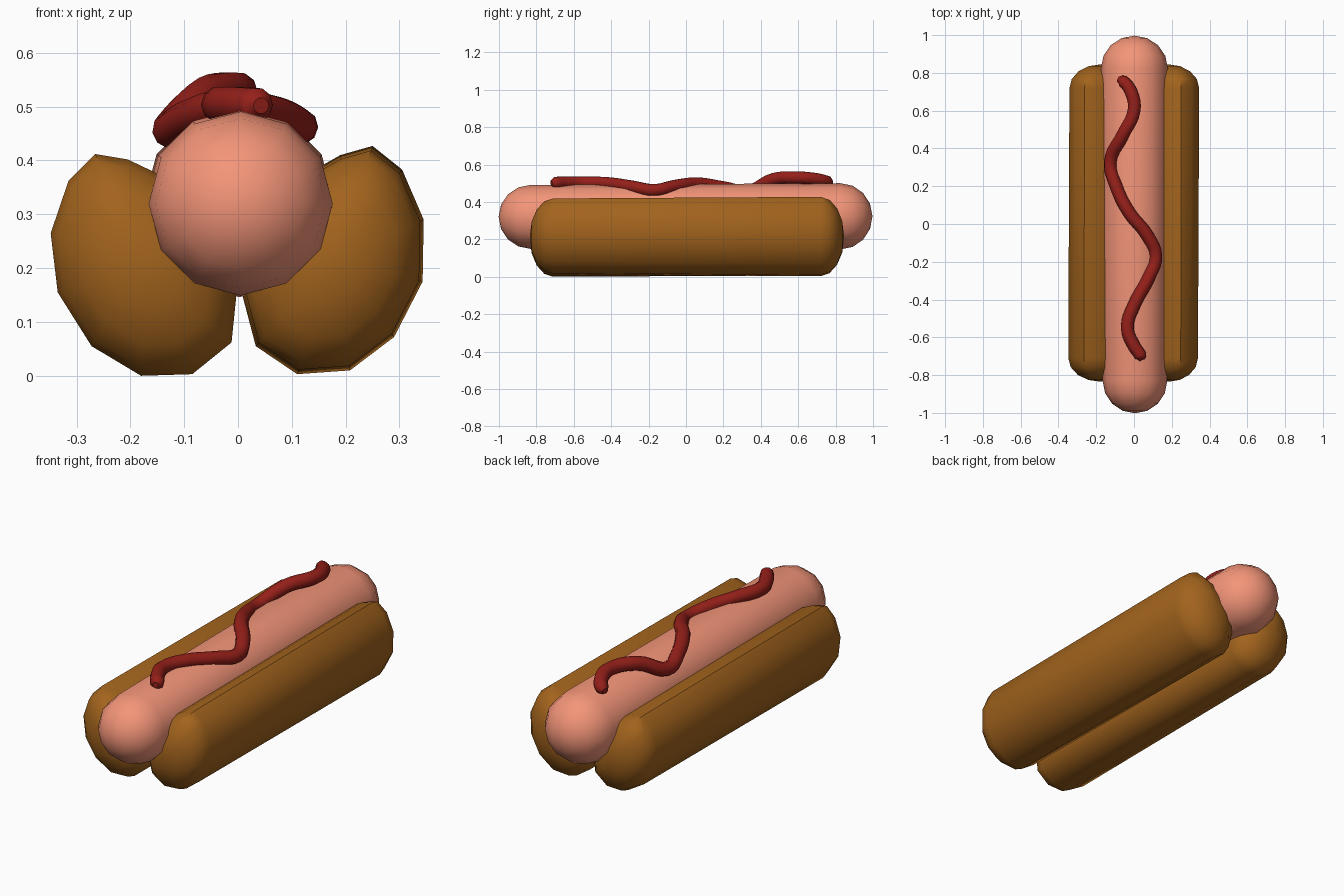
import bpy, bmesh
from math import sin, cos, pi, radians
from mathutils import Vector

if "Cube" in bpy.data.objects:
    bpy.data.objects.remove(bpy.data.objects["Cube"])


def paint(obj, rgb):
    mat = bpy.data.materials.new(obj.name + "_colour")
    mat.diffuse_color = (*rgb, 1)
    mat.use_nodes = True
    mat.node_tree.nodes["Principled BSDF"].inputs["Base Color"].default_value = mat.diffuse_color
    obj.data.materials.append(mat)


def smooth(obj, angle):
    bpy.ops.object.select_all(action='DESELECT')
    obj.select_set(True)
    bpy.context.view_layer.objects.active = obj
    bpy.ops.object.shade_smooth_by_angle(angle=radians(angle))


def rounded_bar(name, front, back, y_front, y_back, depth, rgb):
    """Loft between two cross-sections, with domed ends in 30 degree steps."""
    bm = bmesh.new()

    def centre(p):
        return Vector((sum(q[0] for q in p) / len(p), sum(q[1] for q in p) / len(p)))

    def ring(prof, y, s):
        c = centre(prof)
        return [bm.verts.new((c.x + (p[0] - c.x) * s, y, c.y + (p[1] - c.y) * s)) for p in prof]

    angles = [radians(a) for a in (67.5, 45, 22.5, 0)]
    rings = [ring(front, y_front - depth * sin(a), cos(a)) for a in angles]
    rings += [ring(back, y_back + depth * sin(a), cos(a)) for a in reversed(angles)]
    n = len(front)
    for a, b in zip(rings, rings[1:]):
        for i in range(n):
            bm.faces.new((a[i], a[(i + 1) % n], b[(i + 1) % n], b[i]))
    for prof, r, y in ((front, rings[0], y_front - depth), (back, rings[-1], y_back + depth)):
        c = centre(prof)
        tip = bm.verts.new((c.x, y, c.y))
        for i in range(n):
            bm.faces.new((r[i], r[(i + 1) % n], tip))
    bmesh.ops.recalc_face_normals(bm, faces=bm.faces)
    mesh = bpy.data.meshes.new(name)
    bm.to_mesh(mesh)
    bm.free()
    obj = bpy.data.objects.new(name, mesh)
    bpy.context.collection.objects.link(obj)
    paint(obj, rgb)
    smooth(obj, 50)
    return obj


def circle(x, z, r, n=12):
    return [(x + r * sin(2 * pi * i / n), z + r * cos(2 * pi * i / n)) for i in range(n)]


def scaled(prof, s, cx, cz):
    return [(cx + (x - cx) * s, cz + (z - cz) * s) for x, z in prof]


# Sausage
rounded_bar("sausage", circle(0.005, 0.32, 0.171), circle(0.002, 0.323, 0.177),
            -0.83, 0.825, 0.172, (0.9, 0.3, 0.19))

# Bun halves: tilted oval cross-sections, each slightly slimmer at one end
bun = (0.36, 0.125, 0.012)
left = [(-0.265, 0.412), (-0.315, 0.362), (-0.348, 0.265), (-0.335, 0.155),
        (-0.272, 0.055), (-0.18, 0.0), (-0.085, 0.003), (-0.012, 0.062),
        (-0.003, 0.15), (-0.018, 0.25), (-0.085, 0.345), (-0.205, 0.402)]
right = [(0.25, 0.427), (0.305, 0.383), (0.345, 0.29), (0.343, 0.175),
         (0.29, 0.072), (0.208, 0.01), (0.11, 0.003), (0.033, 0.055),
         (0.008, 0.15), (0.02, 0.26), (0.085, 0.35), (0.19, 0.41)]
rounded_bar("bun_left", left, scaled(left, 0.965, -0.17, 0.21), -0.71, 0.72, 0.125, bun)
rounded_bar("bun_right", scaled(right, 0.96, 0.18, 0.215), right, -0.71, 0.72, 0.125, bun)

# Wavy sauce line: x, y, z, relative thickness
path = [(0.043, -0.72, 0.502, 0.45), (0.036, -0.7, 0.503, 0.95), (0.0, -0.645, 0.504, 1),
        (-0.035, -0.55, 0.504, 1), (0.005, -0.42, 0.5, 1), (0.075, -0.29, 0.482, 1),
        (0.115, -0.17, 0.463, 1), (0.07, -0.06, 0.485, 1), (-0.025, 0.06, 0.498, 1),
        (-0.095, 0.2, 0.477, 1), (-0.125, 0.33, 0.458, 1), (-0.06, 0.47, 0.522, 1),
        (0.0, 0.6, 0.53, 1), (-0.012, 0.69, 0.523, 1), (-0.06, 0.757, 0.507, 0.95),
        (-0.085, 0.767, 0.502, 0.45)]
curve = bpy.data.curves.new("sauce", 'CURVE')
curve.dimensions = '3D'
curve.bevel_depth = 0.034
curve.bevel_resolution = 3
curve.resolution_u = 5
curve.use_fill_caps = True
spline = curve.splines.new('BEZIER')
spline.bezier_points.add(len(path) - 1)
for pt, (x, y, z, r) in zip(spline.bezier_points, path):
    pt.co = (x, y, z)
    pt.radius = r
    pt.handle_left_type = pt.handle_right_type = 'AUTO'
sauce = bpy.data.objects.new("sauce", curve)
bpy.context.collection.objects.link(sauce)
bpy.ops.object.select_all(action='DESELECT')
sauce.select_set(True)
bpy.context.view_layer.objects.active = sauce
bpy.ops.object.convert(target='MESH')
sauce = bpy.context.view_layer.objects.active
paint(sauce, (0.3, 0.014, 0.01))
smooth(sauce, 60)
